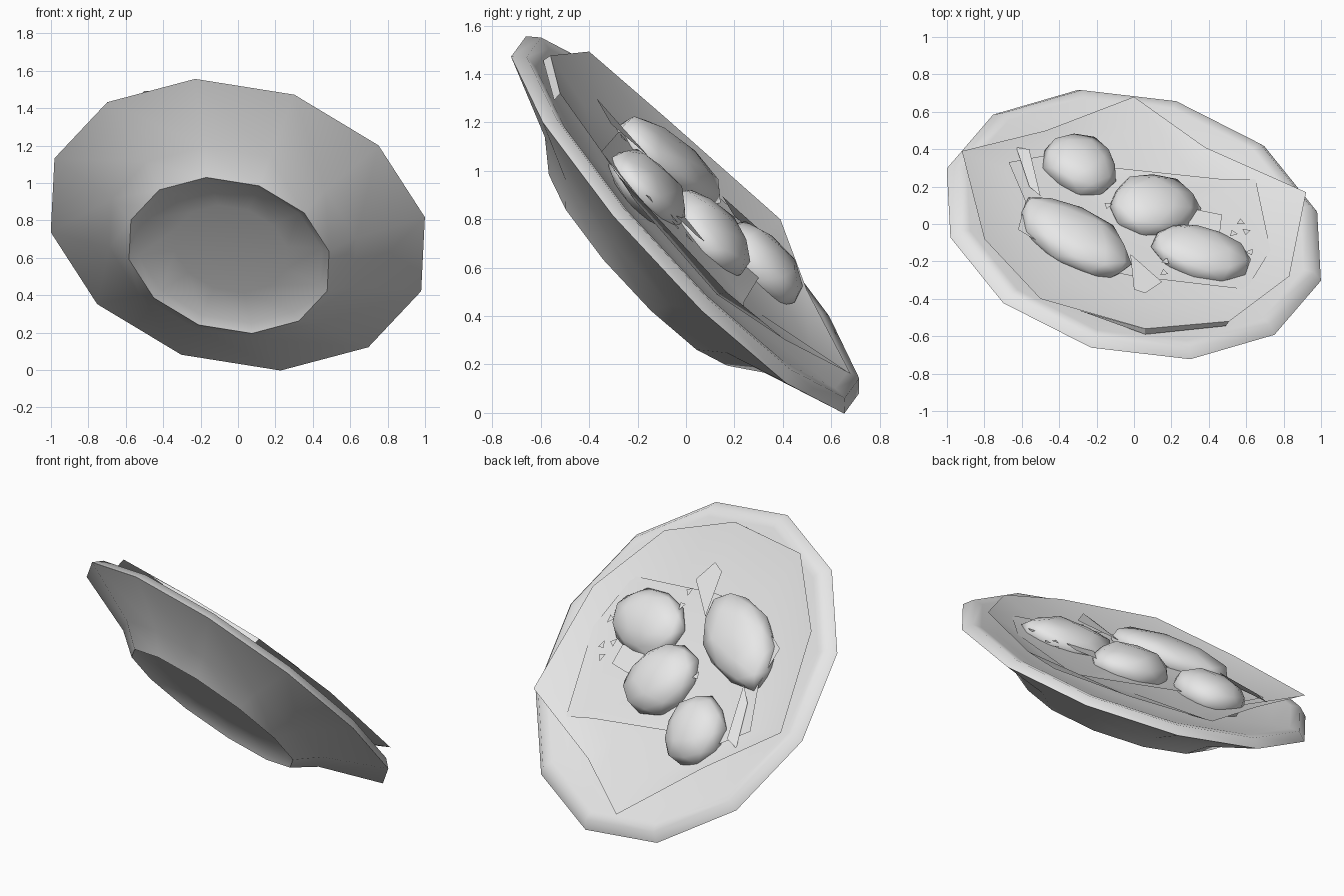
import bpy, bmesh, math, random
from mathutils import Vector, Matrix

random.seed(4)
if "Cube" in bpy.data.objects:
    bpy.data.objects.remove(bpy.data.objects["Cube"])

# One pale grey for everything
grey = bpy.data.materials.new("pale_grey")
grey.use_nodes = True
grey.diffuse_color = (0.8, 0.8, 0.8, 1)
grey.node_tree.nodes["Principled BSDF"].inputs["Base Color"].default_value = (0.8, 0.8, 0.8, 1)

# Tilted frame of the dish: two axes in the rim plane and the normal
CENTRE = Vector((0, 0, 0.78))
U = Vector((1, -0.30, 0.04)).normalized()
N = U.cross(Vector((-0.22, -0.66, 0.78))).normalized() * -1
V = U.cross(N).normalized()
RADIUS = 1.045


def on_dish(x, y, h):
    """Point above (x, y) at height h from the rim plane."""
    return Vector((x, y, CENTRE.z + (h - N.x * x - N.y * y) / N.z))


def finish(name, bm, angle):
    mesh = bpy.data.meshes.new(name)
    bm.to_mesh(mesh)
    bm.free()
    mesh.materials.append(grey)
    obj = bpy.data.objects.new(name, mesh)
    bpy.context.collection.objects.link(obj)
    bpy.ops.object.select_all(action='DESELECT')
    obj.select_set(True)
    bpy.context.view_layer.objects.active = obj
    bpy.ops.object.shade_smooth_by_angle(angle=math.radians(angle))


# Dish: profile turned into twelve sides, from the hollow foot round to the inside
def make_dish():
    profile = [(0.3, -0.2), (0.49, -0.222), (0.535, -0.252), (0.66, -0.15), (1.0, -0.005),
               (0.955, 0.04), (0.9, 0.035), (0.8, 0.015), (0.55, -0.015)]
    bm = bmesh.new()
    rings = []
    for r, h in profile:
        ring = []
        for i in range(12):
            t = math.radians(30 * i)
            ring.append(bm.verts.new(CENTRE + (U * math.cos(t) + V * math.sin(t)) * r * RADIUS + N * h))
        rings.append(ring)
    for a, b in zip(rings, rings[1:]):
        for i in range(12):
            j = (i + 1) % 12
            bm.faces.new((a[i], a[j], b[j], b[i]))
    bm.faces.new(rings[0])
    bm.faces.new(rings[-1])
    bmesh.ops.recalc_face_normals(bm, faces=bm.faces)
    finish("dish", bm, 55)


# Leaf: thin sheet with a lifted edge and a lower middle
def make_leaf(name, edge, inner_scale, inner_h):
    bm = bmesh.new()
    outer = [bm.verts.new(on_dish(*p)) for p in edge]
    inner = [bm.verts.new(on_dish(x * inner_scale, y * inner_scale, inner_h)) for x, y, h in edge]
    mid = bm.verts.new(on_dish(0, 0, inner_h))
    n = len(edge)
    for i in range(n):
        j = (i + 1) % n
        bm.faces.new((outer[i], outer[j], inner[j], inner[i]))
        bm.faces.new((inner[i], inner[j], mid))
    bmesh.ops.recalc_face_normals(bm, faces=bm.faces)
    if sum(f.normal.dot(N) for f in bm.faces) < 0:
        bmesh.ops.reverse_faces(bm, faces=bm.faces)
    finish(name, bm, 60)


# Lump: uneven ellipsoid lying on the leaf, long axis from start to end
def make_lump(name, start, end, width, height):
    a, b = on_dish(*start, 0.055), on_dish(*end, 0.055)
    long_axis = (b - a).normalized()
    half = (b - a).length / 2
    bm = bmesh.new()
    bmesh.ops.create_icosphere(bm, subdivisions=2, radius=1)
    frame = Matrix((long_axis, N.cross(long_axis), N)).transposed()
    for v in bm.verts:
        p = v.co * random.uniform(0.93, 1.06)
        v.co = (a + b) / 2 + frame @ Vector((p.x * half, p.y * width, p.z * height))
    finish(name, bm, 60)


# Scrap: a small flat piece given by its outline
def make_scrap(name, points):
    bm = bmesh.new()
    face = bm.faces.new([bm.verts.new(on_dish(*p)) for p in points])
    face.normal_update()
    if face.normal.dot(N) < 0:
        face.normal_flip()
    finish(name, bm, 30)


make_dish()
make_leaf("large_leaf", [
    (-0.92, 0.39, 0.12), (-0.47, 0.50, 0.09), (0, 0.68, 0.08), (0.38, 0.41, 0.05),
    (0.92, 0.17, 0.11), (0.83, -0.28, 0.09), (0.51, -0.52, 0.08), (0.06, -0.56, 0.07),
    (-0.5, -0.40, 0.09), (-0.8, -0.08, 0.08)], 0.75, 0.03)
make_leaf("small_leaf", [
    (-0.67, 0.33, 0.07), (-0.4, 0.38, 0.05), (-0.1, 0.3, 0.05), (0.47, 0.24, 0.05),
    (0.65, 0.24, 0.06), (0.73, -0.14, 0.06), (0.6, -0.35, 0.06), (0, -0.28, 0.05),
    (-0.3, -0.22, 0.05), (-0.62, -0.03, 0.06), (-0.58, 0.12, 0.06)], 0.8, 0.042)

# Turned-down hem along the upper side of the large leaf
make_scrap("leaf_hem_left", [(-0.3, -0.46, 0.08), (0.06, -0.56, 0.07), (0.06, -0.59, 0.035)])
make_scrap("leaf_hem_right", [(0.06, -0.56, 0.07), (0.51, -0.52, 0.08), (0.49, -0.545, 0.04), (0.06, -0.59, 0.035)])

make_lump("round_lump", (-0.34, 0.46), (-0.23, 0.16), 0.205, 0.12)
make_lump("middle_lump", (-0.12, 0.05), (0.33, 0.13), 0.22, 0.12)
make_lump("long_lump", (-0.60, 0.11), (-0.02, -0.26), 0.205, 0.105)
make_lump("right_lump", (0.1, -0.08), (0.61, -0.23), 0.2, 0.1)

make_scrap("left_strip", [(-0.63, 0.41, 0.08), (-0.56, 0.40, 0.11), (-0.5, 0.15, 0.09), (-0.56, 0.2, 0.06)])
make_scrap("front_strip", [(-0.02, -0.16, 0.07), (0.15, -0.31, 0.08), (0.06, -0.37, 0.09), (0, -0.35, 0.07)])
make_scrap("right_strip", [(0.32, 0.08, 0.07), (0.47, 0.05, 0.09), (0.46, -0.04, 0.08), (0.28, -0.03, 0.07)])

# Crumbs: tiny triangles scattered beside the lumps
for i, (cx, cy) in enumerate([(0.57, 0.01), (0.53, -0.05), (0.6, -0.04), (0.62, -0.15),
                              (0.16, -0.26), (0.17, -0.2), (-0.14, 0.1), (-0.07, 0.13)]):
    spin = random.uniform(0, 6)
    make_scrap("crumb_%d" % (i + 1), [
        (cx + 0.025 * math.cos(spin + k * 2.1), cy + 0.02 * math.sin(spin + k * 2.1), 0.08) for k in range(3)])
